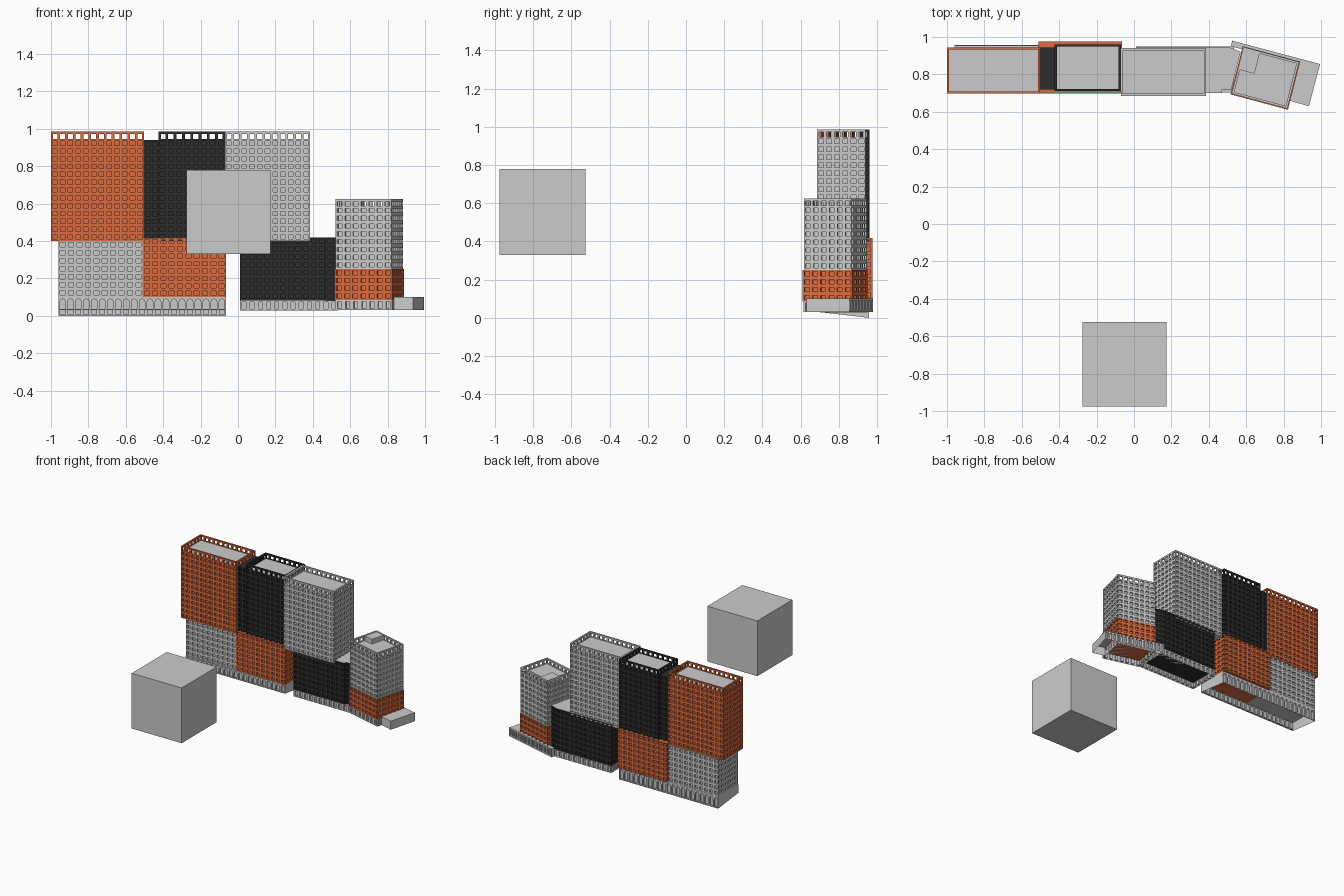
import bpy, bmesh, math
from mathutils import Vector

if "Cube" in bpy.data.objects:
    bpy.data.objects.remove(bpy.data.objects["Cube"])

FLOOR, BAY, DEPTH = 0.042, 0.043, 0.012


def material(name, rgb):
    m = bpy.data.materials.new(name)
    m.diffuse_color = (*rgb, 1)
    m.use_nodes = True
    m.node_tree.nodes["Principled BSDF"].inputs["Base Color"].default_value = m.diffuse_color
    return m


ORANGE = material("orange", (0.72, 0.15, 0.05))
BLACK = material("black", (0.027, 0.027, 0.027))

# half outlines of openings, in fractions of a bay
WINDOW = [(0, .25), (.3, .25), (.3, .8), (0, .8)]
PARAPET = [(0, .08), (.33, .08), (.33, .7), (0, .7)]
ARCH = [(0, .08), (.36, .08), (.36, .62), (.25, .8), (0, .87)]
SLOT = [(0, .15), (.25, .15), (.25, .85), (0, .85)]


def finish(name, bm, mat=None):
    bmesh.ops.remove_doubles(bm, verts=bm.verts, dist=1e-5)
    me = bpy.data.meshes.new(name)
    bm.to_mesh(me)
    bm.free()
    ob = bpy.data.objects.new(name, me)
    bpy.context.collection.objects.link(ob)
    if mat:
        me.materials.append(mat)
    return ob


def face(bm, pts):
    return bm.faces.new([bm.verts.new(p) for p in pts])


def bay(bm, p, u, n, w, z0, h, half, through=False):
    """One wall bay with a recessed (or open) window."""
    def pt(a, b, d=0):
        return p + u * (w * (a + .5)) - n * d + Vector((0, 0, z0 + h * b))
    left = [(-a, b) for a, b in half]
    ring = half + left[-2:0:-1]
    fl = [(-.5, 0), (0, 0)] + left + [(0, 1), (-.5, 1)]
    fr = [(-a, b) for a, b in reversed(fl)]
    for frame in (fl, fr):
        face(bm, [pt(*c) for c in frame])
        if through:
            face(bm, [pt(*c, DEPTH) for c in reversed(frame)])
    for a, b in zip(ring, ring[1:] + ring[:1]):
        face(bm, [pt(*a), pt(*b), pt(*b, DEPTH), pt(*a, DEPTH)])
    if through:
        face(bm, [pt(-.5, 1), pt(.5, 1), pt(.5, 1, DEPTH), pt(-.5, 1, DEPTH)])
    else:
        face(bm, [pt(*c, DEPTH) for c in ring])


def facade(bm, p, q, z0, z1, rows, half=WINDOW, parapet=False, pitch=BAY):
    p, q = Vector((*p, 0)), Vector((*q, 0))
    length = (q - p).length
    u = (q - p).normalized()
    n = Vector((u.y, -u.x, 0))
    if length < .04:
        up = Vector((0, 0, 1))
        face(bm, [p + up * z0, q + up * z0, q + up * z1, p + up * z1])
        return
    cols = max(1, round(length / pitch))
    w, h = length / cols, (z1 - z0) / rows
    for j in range(rows):
        top = parapet and j == rows - 1
        for i in range(cols):
            bay(bm, p + u * (w * i), u, n, w, z0 + j * h, h,
                PARAPET if top else half, top)


def block(name, foot, z0, z1, mat=None, parapet=False, half=WINDOW, rows=None,
          grey_roof=False, floor=True, pitch=BAY):
    """Windowed block on a counter-clockwise footprint."""
    bm = bmesh.new()
    rows = rows or max(1, round((z1 - z0) / FLOOR))
    for p, q in zip(foot, foot[1:] + foot[:1]):
        facade(bm, p, q, z0, z1, rows, half, parapet, pitch)
    if floor:
        face(bm, [(x, y, z0) for x, y in reversed(foot)])
    zr = z1 - (z1 - z0) / rows if parapet else z1
    roof = bmesh.new() if parapet or grey_roof else bm
    face(roof, [(x, y, zr) for x, y in foot])
    if roof is not bm:
        finish(name + "_roof", roof)
    return finish(name, bm, mat)


def rect(x0, x1, y0, y1):
    return [(x0, y0), (x1, y0), (x1, y1), (x0, y1)]


def box(name, foot, z0, z1):
    bm = bmesh.new()
    f = face(bm, [(x, y, z0) for x, y in foot])
    top = bmesh.ops.extrude_face_region(bm, geom=[f])["geom"]
    for v in top:
        if isinstance(v, bmesh.types.BMVert):
            v.co.z = z1
    bmesh.ops.recalc_face_normals(bm, faces=bm.faces)
    return finish(name, bm)


# upper slabs with open parapets
block("upper_orange_slab", rect(-1, -.502, .697, .945), .4, .985, ORANGE, True)
block("upper_black_link", rect(-.502, -.425, .72, .945), .4, .94, BLACK)
block("upper_black_slab", rect(-.425, -.07, .71, .96), .4, .985, BLACK, True)
block("upper_grey_slab", rect(-.07, .385, .685, .94), .4, .985, None, True)

# lower slabs
block("lower_grey_slab", rect(-.96, -.51, .705, .955), .1, .4)
block("lower_orange_slab", rect(-.51, -.065, .702, .975), .1, .417, ORANGE)
block("lower_black_slab", [(.01, .7), (.47, .7), (.47, .72), (.52, .72), (.57, .92),
                           (.51, .945), (.01, .945)], .083, .42, BLACK, grey_roof=True)

# arcaded base following the slope: front wall short, back wall tall, open below
bm = bmesh.new()
x0, x1, y0, y1 = -.96, -.065, .698, .957
facade(bm, (x0, y0), (x1, y0), .03, .1, 1, ARCH)
facade(bm, (x1, y1), (x0, y1), 0, .1, 1, ARCH)
face(bm, [(x1, y0, .03), (x1, y1, 0), (x1, y1, .1), (x1, y0, .1)])
face(bm, [(x0, y1, 0), (x0, y0, .03), (x0, y0, .1), (x0, y1, .1)])
face(bm, [(x, y, .1) for x, y in rect(x0, x1, y0, y1)])
finish("arcade_base", bm)

# tower, turned about 15 degrees
A, W, D = Vector((.522, .697)), Vector((.298, -.08)), Vector((.063, .25))


def tower_foot(a, b, c, d):
    pts = [A + W * i + D * j for i, j in ((a, c), (b, c), (b, d), (a, d))]
    return [tuple(p) for p in pts]


block("tower_lower_orange", tower_foot(-.015, 1.015, -.02, 1.01), .085, .25, ORANGE)
block("tower_upper_grey", tower_foot(0, 1, 0, 1), .25, .625, None, True)
box("tower_stair_housing", tower_foot(.02, .3, .52, .97), .575, .622)

# low podium on the right side
block("right_base", rect(.01, .535, .702, .95), .028, .083, half=SLOT, rows=1, floor=False)
block("tower_base", tower_foot(0, 1.01, 0, 1.01), .03, .085, half=SLOT, rows=1, floor=False)
bm = bmesh.new()
foot = [(.83, .66), (.935, .63), (.995, .855), (.525, .98), (.518, .95), (.88, .86)]
for i, (p, q) in enumerate(zip(foot, foot[1:] + foot[:1])):
    if i == 2:
        facade(bm, p, q, .03, .1, 1, SLOT, pitch=.03)
    else:
        face(bm, [(*p, .03), (*q, .03), (*q, .1), (*p, .1)])
face(bm, [(x, y, .1) for x, y in foot])
finish("low_annex", bm)

# free-standing cube
box("floating_cube", rect(-.275, .175, -.975, -.525), .33, .78)
